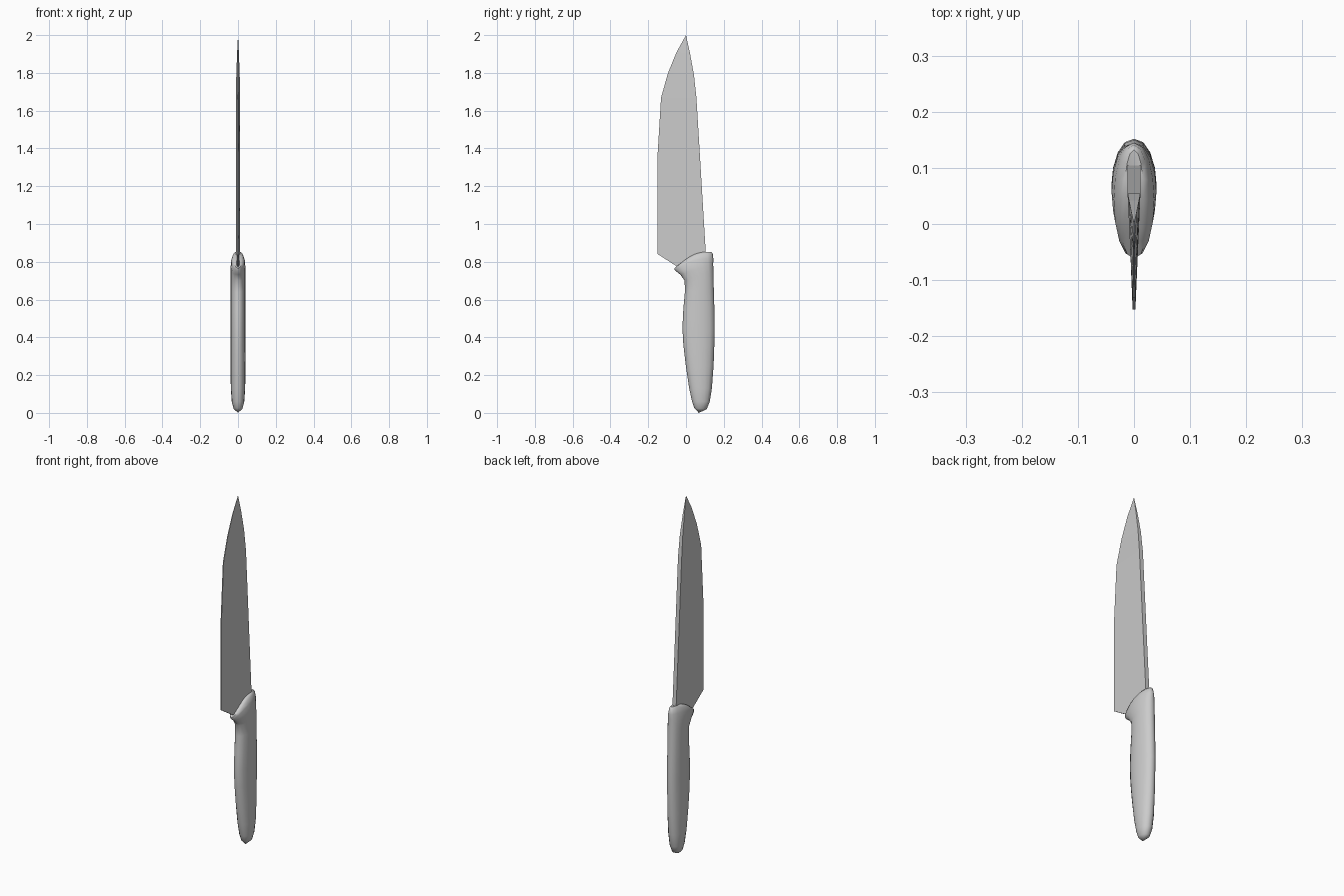
import bpy, bmesh, math

if "Cube" in bpy.data.objects:
    bpy.data.objects.remove(bpy.data.objects["Cube"])


def loft(name, rings, start_tip=None, end_tip=None):
    """Skin closed rings of points, ending in a point or a flat cap."""
    bm = bmesh.new()
    loops = [[bm.verts.new(p) for p in ring] for ring in rings]
    n = len(loops[0])
    for a, b in zip(loops, loops[1:]):
        for i in range(n):
            j = (i + 1) % n
            bm.faces.new((a[i], a[j], b[j], b[i]))
    for loop, tip in ((loops[0], start_tip), (loops[-1], end_tip)):
        if tip:
            t = bm.verts.new(tip)
            for i in range(n):
                bm.faces.new((loop[i], loop[(i + 1) % n], t))
        else:
            bm.faces.new(loop)
    bmesh.ops.recalc_face_normals(bm, faces=bm.faces)
    mesh = bpy.data.meshes.new(name)
    bm.to_mesh(mesh)
    bm.free()
    obj = bpy.data.objects.new(name, mesh)
    bpy.context.collection.objects.link(obj)
    return obj


# Blade: edge y, z, half width; spine y, z, half width
blade_rows = [
    (-0.035, 0.767, 0.007, 0.095, 0.80, 0.0115),
    (-0.152, 0.842, 0.0025, 0.105, 0.842, 0.0115),
    (-0.152, 1.34, 0.0025, 0.075, 1.34, 0.0115),
    (-0.132, 1.67, 0.0025, 0.055, 1.67, 0.0115),
    (-0.095, 1.80, 0.002, 0.042, 1.79, 0.009),
    (-0.05, 1.91, 0.0015, 0.022, 1.90, 0.005),
]
loft("blade",
     [[(-we, ye, ze), (we, ye, ze), (ws, ys, zs), (-ws, ys, zs)]
      for ye, ze, we, ys, zs, ws in blade_rows],
     end_tip=(0, 0, 2.0))

# Handle: front y, z; back y, z; half width of each tilted oval section
handle_rows = [
    (0.044, 0.025, 0.110, 0.020, 0.024),
    (0.032, 0.060, 0.126, 0.060, 0.033),
    (0.017, 0.130, 0.137, 0.130, 0.038),
    (-0.001, 0.250, 0.146, 0.250, 0.040),
    (-0.014, 0.360, 0.150, 0.360, 0.040),
    (-0.019, 0.450, 0.152, 0.450, 0.040),
    (-0.014, 0.550, 0.150, 0.560, 0.040),
    (-0.006, 0.640, 0.147, 0.660, 0.040),
    (-0.007, 0.700, 0.145, 0.740, 0.040),
    (-0.030, 0.732, 0.144, 0.790, 0.040),
    (-0.060, 0.756, 0.145, 0.815, 0.036),
    (-0.062, 0.766, 0.141, 0.845, 0.028),
    (-0.035, 0.787, 0.132, 0.852, 0.017),
]
SIDES = 16


def section(yf, zf, yb, zb, w):
    pts = []
    for i in range(SIDES):
        a = 2 * math.pi * i / SIDES
        t = (1 + math.cos(a)) / 2
        # sections swell slightly toward the back
        x = w * math.copysign(abs(math.sin(a)) ** 0.9, math.sin(a))
        # crown the collar so it rises between its two ends
        crown = 0.022 * math.sin(math.pi * t) if zf > 0.75 else 0
        pts.append((x, yf + (yb - yf) * t, zf + (zb - zf) * t + crown))
    return pts


handle = loft("handle", [section(*r) for r in handle_rows],
              start_tip=(0, 0.068, 0.0), end_tip=(0, 0.05, 0.842))

bpy.ops.object.select_all(action='DESELECT')
handle.select_set(True)
bpy.context.view_layer.objects.active = handle
bpy.ops.object.shade_smooth_by_angle(angle=math.radians(50))
